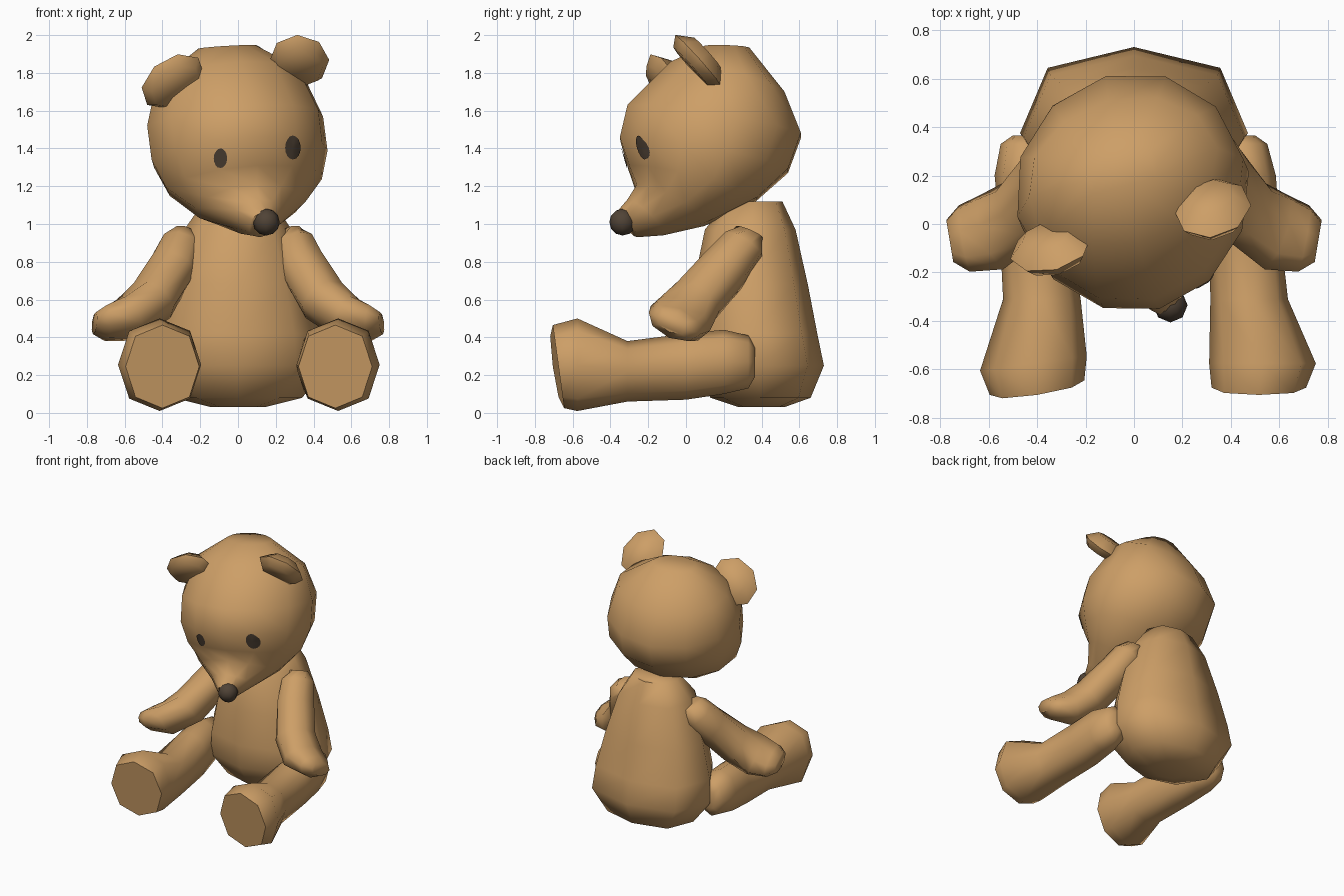
import bpy, bmesh, math
from mathutils import Vector
from mathutils.bvhtree import BVHTree

if "Cube" in bpy.data.objects:
    bpy.data.objects.remove(bpy.data.objects["Cube"])


def material(name, colour):
    mat = bpy.data.materials.new(name)
    mat.use_nodes = True
    mat.diffuse_color = (*colour, 1)
    mat.node_tree.nodes["Principled BSDF"].inputs["Base Color"].default_value = (*colour, 1)
    return mat


FUR = material("honey fur", (0.61, 0.345, 0.135))
DARK = material("dark brown", (0.08, 0.056, 0.037))


def finish(bm, name, mat, angle=62):
    bmesh.ops.recalc_face_normals(bm, faces=bm.faces)
    mesh = bpy.data.meshes.new(name)
    bm.to_mesh(mesh)
    bm.free()
    mesh.materials.append(mat)
    obj = bpy.data.objects.new(name, mesh)
    bpy.context.collection.objects.link(obj)
    bpy.ops.object.select_all(action="DESELECT")
    obj.select_set(True)
    bpy.context.view_layer.objects.active = obj
    bpy.ops.object.shade_smooth_by_angle(angle=math.radians(angle))
    return obj


def loft(name, rings, sides=8, power=1.0, taper=0.0):
    """Skin rings of (centre, u half-axis, v half-axis) and cap both ends.
    Power below 1 squares the rings; taper narrows their -v side."""
    bm = bmesh.new()

    def bend(t):
        return math.copysign(abs(t) ** power, t) if abs(t) > 1e-6 else 0

    loops = []
    for c, u, v in rings:
        loop = []
        for i in range(sides):
            a = math.tau * i / sides
            cu, cv = bend(math.cos(a)), bend(math.sin(a))
            cu *= 1 - taper * max(0, -cv)
            loop.append(bm.verts.new(Vector(c) + Vector(u) * cu + Vector(v) * cv))
        loops.append(loop)
    for a, b in zip(loops, loops[1:]):
        for i in range(sides):
            j = (i + 1) % sides
            bm.faces.new((a[i], a[j], b[j], b[i]))
    bm.faces.new(loops[0])
    bm.faces.new(loops[-1])
    return finish(bm, name, FUR)


# Body: level rings of height, front, back, half width
body = [(0.03, 0.28, 0.52, 0.14), (0.08, 0.13, 0.66, 0.34), (0.25, 0.02, 0.73, 0.47),
        (0.42, 0.02, 0.695, 0.455), (0.68, 0.04, 0.645, 0.385), (0.97, 0.1, 0.58, 0.285),
        (1.12, 0.22, 0.51, 0.18)]
loft("body", [((0, (f + b) / 2, z), (w, 0, 0), (0, (b - f) / 2, 0)) for z, f, b, w in body],
     power=0.8, taper=0.18)

# Head: slanted rings from crown to snout, each a front point, back point, half width
head = [(0.1, 1.945, 0.33, 1.93, 0.16), (-0.08, 1.86, 0.51, 1.68, 0.40),
        (-0.31, 1.63, 0.61, 1.46, 0.48), (-0.35, 1.46, 0.54, 1.27, 0.48),
        (-0.30, 1.31, 0.37, 1.12, 0.425), (-0.26, 1.21, 0.10, 0.99, 0.30),
        (-0.31, 1.13, -0.12, 0.94, 0.15), (-0.37, 1.06, -0.26, 0.93, 0.07)]


def head_ring(fy, fz, by, bz, w):
    def turned(y, z):
        return Vector((0.025 - 0.23 * y - 0.06 * (z - 1.45), y, z))
    f, b = turned(fy, fz), turned(by, bz)
    return (f + b) / 2, Vector((0.97, 0.25, 0.05)) * w, (b - f) / 2


head_obj = loft("head", [head_ring(*r) for r in head], sides=12, taper=0.07)


# Ears: discs leaning forward, flat in front and domed behind
def ear(name, centre, u, v, half=0.065):
    u, v, c = Vector(u), Vector(v), Vector(centre)
    n = u.cross(v).normalized() * half
    loft(name, [(c + n * t, u * s, v * s) for t, s in ((-1, 0.6), (0, 1.04), (0.8, 0.8))])


ear("left_ear", (0.325, 0.065, 1.865), (0.115, 0.09, -0.09), (0.1, -0.075, 0.095))
ear("right_ear", (-0.345, -0.1, 1.755), (0.13, -0.03, 0.12), (-0.095, -0.09, 0.075))

# Nose
bm = bmesh.new()
bmesh.ops.create_uvsphere(bm, u_segments=8, v_segments=6, radius=0.071)
bmesh.ops.translate(bm, verts=bm.verts, vec=(0.15, -0.335, 1.01))
finish(bm, "nose", DARK)

# Eyes: thin ovals laid on the face
bm = bmesh.new()
bm.from_mesh(head_obj.data)
surface = BVHTree.FromBMesh(bm)
bm.free()


def on_face(x, z):
    hit, normal, _, _ = surface.ray_cast(Vector((x, -2, z)), Vector((0, 1, 0)))
    return hit + normal * 0.006


def eye(name, x, z, rx, rz):
    bm = bmesh.new()
    centre = bm.verts.new(on_face(x, z))
    sides = 16
    spokes = []
    for i in range(sides):
        a = math.tau * i / sides
        spokes.append([bm.verts.new(on_face(x + rx * s * math.cos(a), z + rz * s * math.sin(a)))
                       for s in (0.5, 1)])
    for p, q in zip(spokes, spokes[1:] + spokes[:1]):
        bm.faces.new((centre, p[0], q[0]))
        bm.faces.new((p[0], p[1], q[1], q[0]))
    obj = finish(bm, name, DARK)
    # Face outward
    if obj.data.polygons[0].normal.y > 0:
        obj.data.flip_normals()


eye("left_eye", 0.287, 1.405, 0.04, 0.062)
eye("right_eye", -0.092, 1.35, 0.034, 0.052)

# Legs: upright rings of y, z, half width, half height from leaning sole to hip
leg = [(-0.675, 0.245, 0.195, 0.22), (-0.575, 0.255, 0.22, 0.245), (-0.31, 0.22, 0.16, 0.16),
       (0.0, 0.245, 0.145, 0.175), (0.2, 0.27, 0.135, 0.17), (0.33, 0.27, 0.1, 0.14),
       (0.365, 0.27, 0.05, 0.08)]
left_x = (0.515, 0.53, 0.475, 0.455, 0.45, 0.45, 0.45)
right_x = (-0.4, -0.415, -0.38, -0.41, -0.44, -0.45, -0.45)
for name, xs, toe in (("left_leg", left_x, 0), ("right_leg", right_x, 0.03)):
    loft(name, [((x, y, z), (w, toe if y < -0.5 else 0, 0), (0, -0.03 if y < -0.6 else 0, h))
                for x, (y, z, w, h) in zip(xs, leg)], power=0.9)

# Arms: rings square to a path from shoulder to flat paw, with width and thickness
arm = [(0.285, 0.335, 0.96, 0.075, 0.06), (0.3, 0.305, 0.89, 0.125, 0.115),
       (0.35, 0.21, 0.77, 0.14, 0.13), (0.455, 0.055, 0.595, 0.15, 0.135),
       (0.58, -0.03, 0.5, 0.175, 0.12), (0.70, -0.06, 0.475, 0.15, 0.085),
       (0.76, -0.07, 0.475, 0.095, 0.05)]
for name, side in (("left_arm", 1), ("right_arm", -1)):
    path = [Vector((side * p[0], p[1], p[2])) for p in arm]
    rings = []
    for i, p in enumerate(path):
        along = (path[min(i + 1, len(path) - 1)] - path[max(i - 1, 0)]).normalized()
        u = along.cross(Vector((0, 0.42, 1))).normalized()
        v = along.cross(u).normalized()
        rings.append((p, u * arm[i][3], v * arm[i][4]))
    loft(name, rings)
